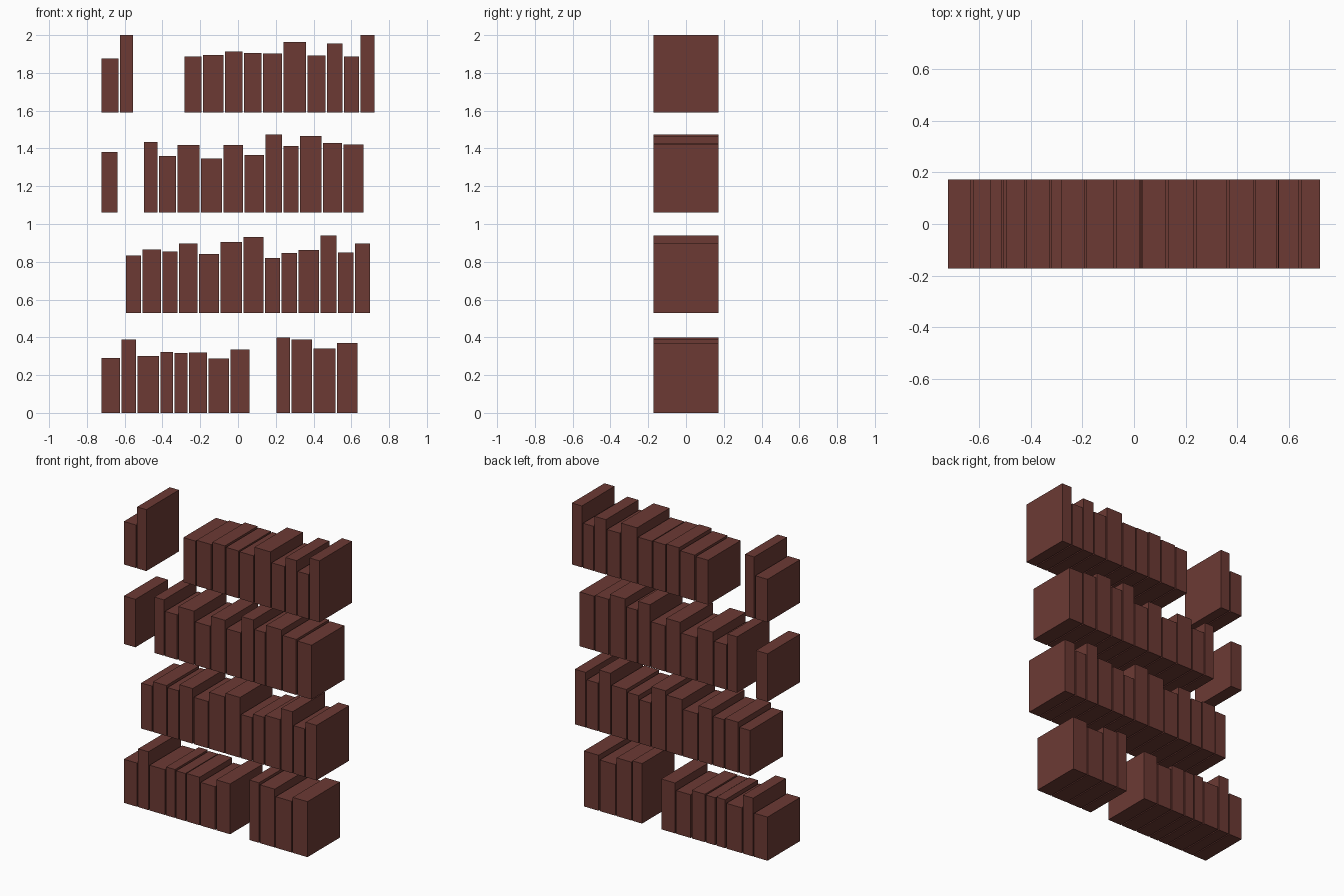
import bpy
import bmesh

default_cube = bpy.data.objects.get("Cube")
if default_cube:
    bpy.data.objects.remove(default_cube, do_unlink=True)

ROW_SPACING = 0.53   # distance between shelf levels
GAP = 0.008          # slit between neighbouring books
DEPTH = 0.344

# Single leather colour
leather = bpy.data.materials.new("dark_red_brown_leather")
leather_colour = (0.150, 0.042, 0.034, 1.0)
leather.use_nodes = True
leather.diffuse_color = leather_colour
leather.node_tree.nodes["Principled BSDF"].inputs["Base Color"].default_value = leather_colour


def add_book(name, left, right, bottom, height):
    """A plain closed box standing on its shelf level."""
    bm = bmesh.new()
    bmesh.ops.create_cube(bm, size=1.0)
    bmesh.ops.scale(bm, vec=(right - left, DEPTH, height), verts=bm.verts)
    bmesh.ops.translate(bm, vec=(0, 0, height / 2), verts=bm.verts)
    mesh = bpy.data.meshes.new(name)
    bm.to_mesh(mesh)
    bm.free()
    mesh.materials.append(leather)
    book = bpy.data.objects.new(name, mesh)
    book.location = ((left + right) / 2, 0, bottom)
    bpy.context.collection.objects.link(book)


def add_run(row, start, books):
    """Books side by side, each given as (right edge, height)."""
    left = start
    for right, height in books:
        add_book(f"book_row_{row + 1}", left, right, row * ROW_SPACING, height)
        left = right + GAP


# Bottom row: two groups with a gap between
add_run(0, -.722, [(-.624, .291), (-.54, .389), (-.418, .302), (-.344, .323),
                   (-.268, .317), (-.163, .32), (-.048, .288), (.062, .336)])
add_run(0, .204, [(.275, .4), (.391, .389), (.516, .341), (.633, .37)])

# Second row: one unbroken group
add_run(1, -.594, [(-.514, .304), (-.408, .336), (-.32, .325), (-.214, .368),
                   (-.1, .312), (.022, .376), (.135, .402), (.222, .291),
                   (.312, .317), (.429, .333), (.522, .41), (.612, .32), (.7, .367)])

# Third row: a lone book, then a long group
add_run(2, -.722, [(-.637, .32)])
add_run(2, -.497, [(-.426, .373), (-.328, .299), (-.204, .357), (-.085, .288),
                   (.026, .357), (.138, .304), (.233, .415), (.32, .354),
                   (.442, .405), (.55, .37), (.664, .362)])

# Top row: a pair, then a long group
add_run(3, -.722, [(-.632, .287), (-.556, .41)])
add_run(3, -.283, [(-.193, .297), (-.077, .305), (.024, .323), (.124, .316),
                   (.233, .313), (.36, .373), (.463, .303), (.553, .366),
                   (.64, .297), (.722, .41)])
